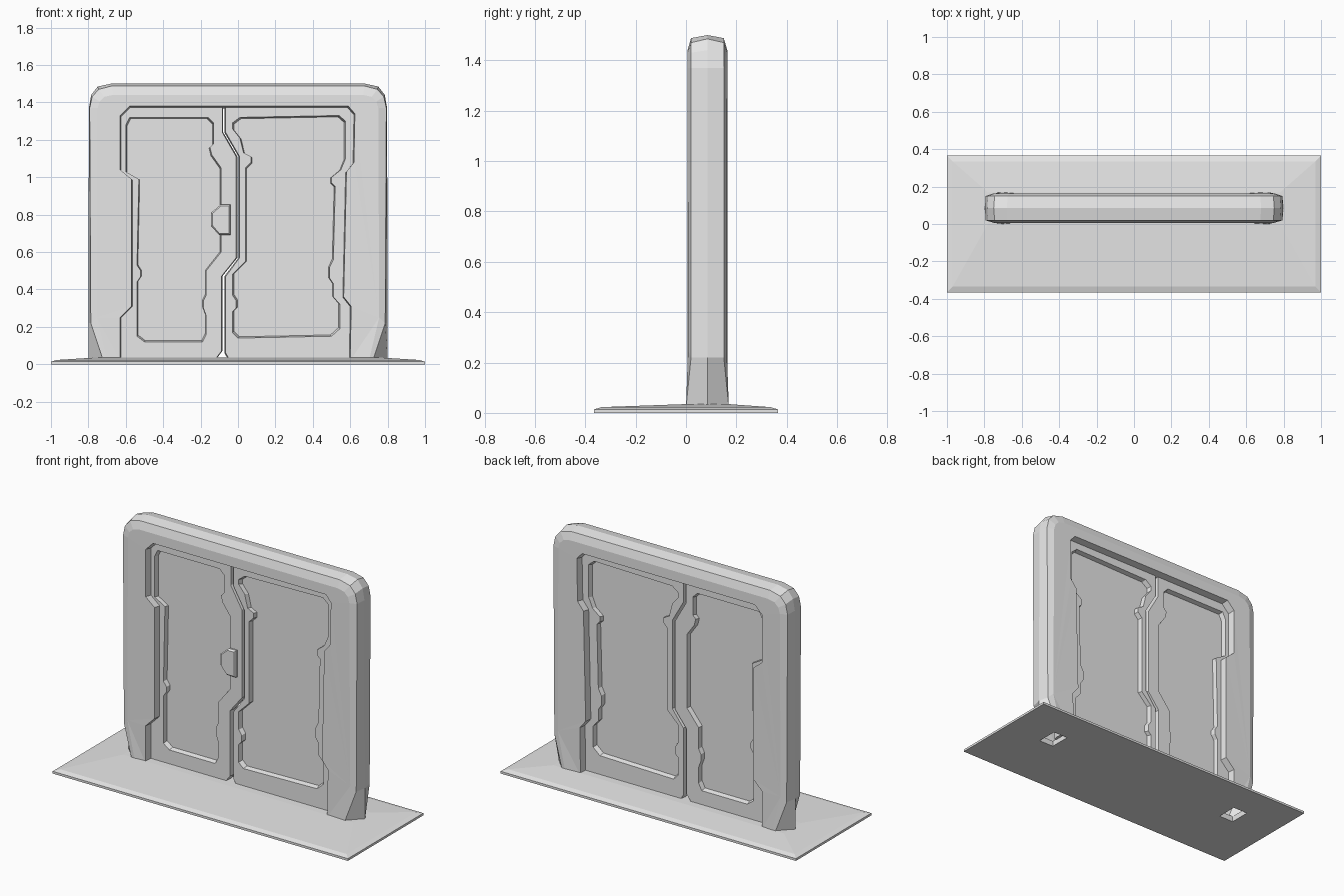
import bpy
import bmesh
from mathutils import Vector
from mathutils.geometry import tessellate_polygon

cube = bpy.data.objects.get("Cube")
if cube:
    bpy.data.objects.remove(cube, do_unlink=True)

grey = bpy.data.materials.new("plain_grey")
grey.use_nodes = True
colour = (0.8, 0.8, 0.8, 1)
grey.diffuse_color = colour
grey.node_tree.nodes["Principled BSDF"].inputs["Base Color"].default_value = colour

MID = 0.085  # depth of the wall's centre plane


def finish(bm, name):
    """Turn a bmesh into a named object in the shared material."""
    bmesh.ops.recalc_face_normals(bm, faces=bm.faces)
    mesh = bpy.data.meshes.new(name)
    bm.to_mesh(mesh)
    bm.free()
    mesh.materials.append(grey)
    obj = bpy.data.objects.new(name, mesh)
    bpy.context.collection.objects.link(obj)
    return obj


def ring(bm, points):
    return [bm.verts.new(p) for p in points]


def bridge(bm, a, b, closed=True):
    """Join two rings of equal length with quads."""
    count = len(a)
    for i in range(count if closed else count - 1):
        j = (i + 1) % count
        bm.faces.new((a[i], a[j], b[j], b[i]))


def fill(bm, *loops, up=2):
    """Fill an outline, treating any further loops as holes."""
    verts = [v for loop in loops for v in loop]
    flat = [[Vector((v.co.x, v.co.y if up == 2 else v.co.z, 0)) for v in loop]
            for loop in loops]
    for tri in tessellate_polygon(flat):
        bm.faces.new([verts[i] for i in tri])


def at_depth(outline, y):
    return [(x, y, z) for x, z in outline]


def back(points):
    """Reflect points through the wall's centre plane."""
    return [(x, 2 * MID - y, z) for x, y, z in points]


def arch(half):
    """Complete a right-hand half of an arch with its mirrored left half."""
    return half + [(-x, y, z) for x, y, z in reversed(half)]


def scaled(outline, sx, sz):
    xs, zs = zip(*outline)
    cx, cz = (min(xs) + max(xs)) / 2, (min(zs) + max(zs)) / 2
    return [(cx + (x - cx) * sx, cz + (z - cz) * sz) for x, z in outline]


# Frame: chamfered arch around a jogged opening, hollow at the feet
ridge = arch([(0.8, MID, 0.02), (0.8, MID, 0.22), (0.797, MID, 1.37),
              (0.785, MID, 1.44), (0.75, MID, 1.485), (0.68, MID, 1.5)])
edge = arch([(0.72, 0, 0.02), (0.787, 0.02, 0.22), (0.793, 0.02, 1.37),
             (0.78, 0.02, 1.43), (0.745, 0.02, 1.47), (0.675, 0.02, 1.488)])
face = arch([(0.7, 0, 0.02), (0.755, 0.008, 0.25), (0.75, 0.006, 1.37),
             (0.74, 0.006, 1.405), (0.715, 0.006, 1.43), (0.67, 0.006, 1.44)])
opening = [(-0.63, 0.02), (-0.63, 0.25), (-0.57, 0.31), (-0.57, 0.99),
           (-0.63, 1.04), (-0.63, 1.33), (-0.58, 1.38),
           (0.59, 1.38), (0.625, 1.34), (0.62, 1.08), (0.58, 1.03),
           (0.565, 0.36), (0.605, 0.31), (0.6, 0.02)]
front_mouth = at_depth(opening, 0.006)
inner_mouth = [(x * 0.985, MID, z * 0.991) for x, z in opening]

bm = bmesh.new()
ridge_ring = ring(bm, ridge)
inner_ring = ring(bm, inner_mouth)
for side in (list, back):
    edge_ring = ring(bm, side(edge))
    face_ring = ring(bm, side(face))
    mouth_ring = ring(bm, side(front_mouth))
    bridge(bm, ridge_ring, edge_ring, closed=False)
    bridge(bm, edge_ring, face_ring, closed=False)
    bridge(bm, mouth_ring, inner_ring, closed=False)
    fill(bm, face_ring + mouth_ring, up=1)
finish(bm, "frame")


# Doors: slabs with tapered edges and a sunken panel on both faces
def door(name, outline, panel):
    bm = bmesh.new()
    middle = ring(bm, at_depth(outline, MID))
    for side in (list, back):
        rim = ring(bm, side(at_depth(scaled(outline, 0.98, 1), 0.05)))
        lip = ring(bm, side(at_depth(panel, 0.05)))
        floor = ring(bm, side(at_depth(scaled(panel, 0.975, 0.988), 0.078)))
        bridge(bm, middle, rim)
        fill(bm, rim, lip, up=1)
        bridge(bm, lip, floor)
        fill(bm, floor, up=1)
    finish(bm, name)


door("right_door",
     [(-0.66, 0.03), (-0.66, 1.41), (-0.079, 1.41), (-0.079, 1.24),
      (-0.003, 1.11), (-0.003, 0.57), (-0.084, 0.47), (-0.084, 0.07),
      (-0.115, 0.03)],
     [(-0.58, 1.32), (-0.6, 1.28), (-0.6, 1.03), (-0.53, 0.99),
      (-0.54, 0.53), (-0.52, 0.5), (-0.52, 0.47), (-0.54, 0.44),
      (-0.54, 0.15), (-0.5, 0.12), (-0.19, 0.12), (-0.17, 0.16),
      (-0.17, 0.26), (-0.185, 0.3), (-0.185, 0.34), (-0.17, 0.37),
      (-0.17, 0.5), (-0.09, 0.6), (-0.09, 1.05), (-0.14, 1.12),
      (-0.15, 1.16), (-0.13, 1.18), (-0.13, 1.29), (-0.16, 1.32)])
door("left_door",
     [(0.66, 0.03), (0.66, 1.41), (-0.073, 1.41), (-0.073, 1.24),
      (0.003, 1.11), (0.003, 0.57), (-0.073, 0.47), (-0.073, 0.06),
      (-0.055, 0.03)],
     [(0.01, 1.32), (-0.03, 1.29), (-0.03, 1.26), (0.01, 1.21),
      (0.03, 1.13), (0.07, 1.11), (0.07, 1.08), (0.04, 1.05),
      (0.04, 0.55), (-0.03, 0.48), (-0.03, 0.37), (-0.01, 0.34),
      (-0.01, 0.3), (-0.03, 0.28), (-0.03, 0.17), (0, 0.14),
      (0.5, 0.15), (0.545, 0.19), (0.545, 0.32), (0.51, 0.36),
      (0.51, 0.43), (0.49, 0.46), (0.49, 0.52), (0.51, 0.56),
      (0.52, 0.95), (0.5, 0.97), (0.5, 1), (0.55, 1.04),
      (0.575, 1.1), (0.575, 1.3), (0.54, 1.33)])

# Handle: bevelled six-sided grip on the front of the right door
grip = [(-0.04, 0.855), (-0.09, 0.855), (-0.145, 0.81),
        (-0.145, 0.74), (-0.1, 0.69), (-0.04, 0.69)]
bm = bmesh.new()
root = ring(bm, at_depth(grip, 0.08))
shoulder = ring(bm, at_depth(grip, 0.04))
top = ring(bm, at_depth(scaled(grip, 0.85, 0.9), 0.03))
bridge(bm, root, shoulder)
bridge(bm, shoulder, top)
fill(bm, top, up=1)
fill(bm, root, up=1)
finish(bm, "handle")


# Base: thin sloping plinth with a socket under each foot of the frame
def rectangle(x0, x1, y0, y1, z):
    return [(x0, y0, z), (x1, y0, z), (x1, y1, z), (x0, y1, z)]


bm = bmesh.new()
bottom = ring(bm, rectangle(-1, 1, -0.365, 0.365, 0))
rim = ring(bm, rectangle(-1, 1, -0.365, 0.365, 0.014))
slope = ring(bm, rectangle(-0.97, 0.97, -0.335, 0.335, 0.023))
crest = ring(bm, rectangle(-0.78, 0.78, 0.002, 0.168, 0.035))
for low, high in ((bottom, rim), (rim, slope), (slope, crest)):
    bridge(bm, low, high)
spans = ((-0.74, -0.64), (0.64, 0.74))
lower = [ring(bm, rectangle(a, b, 0.02, 0.15, 0)) for a, b in spans]
upper = [ring(bm, rectangle(a, b, 0.02, 0.15, 0.035)) for a, b in spans]
for low, high in zip(lower, upper):
    bridge(bm, low, high)
fill(bm, bottom, *lower)
fill(bm, crest, *upper)
finish(bm, "base")
